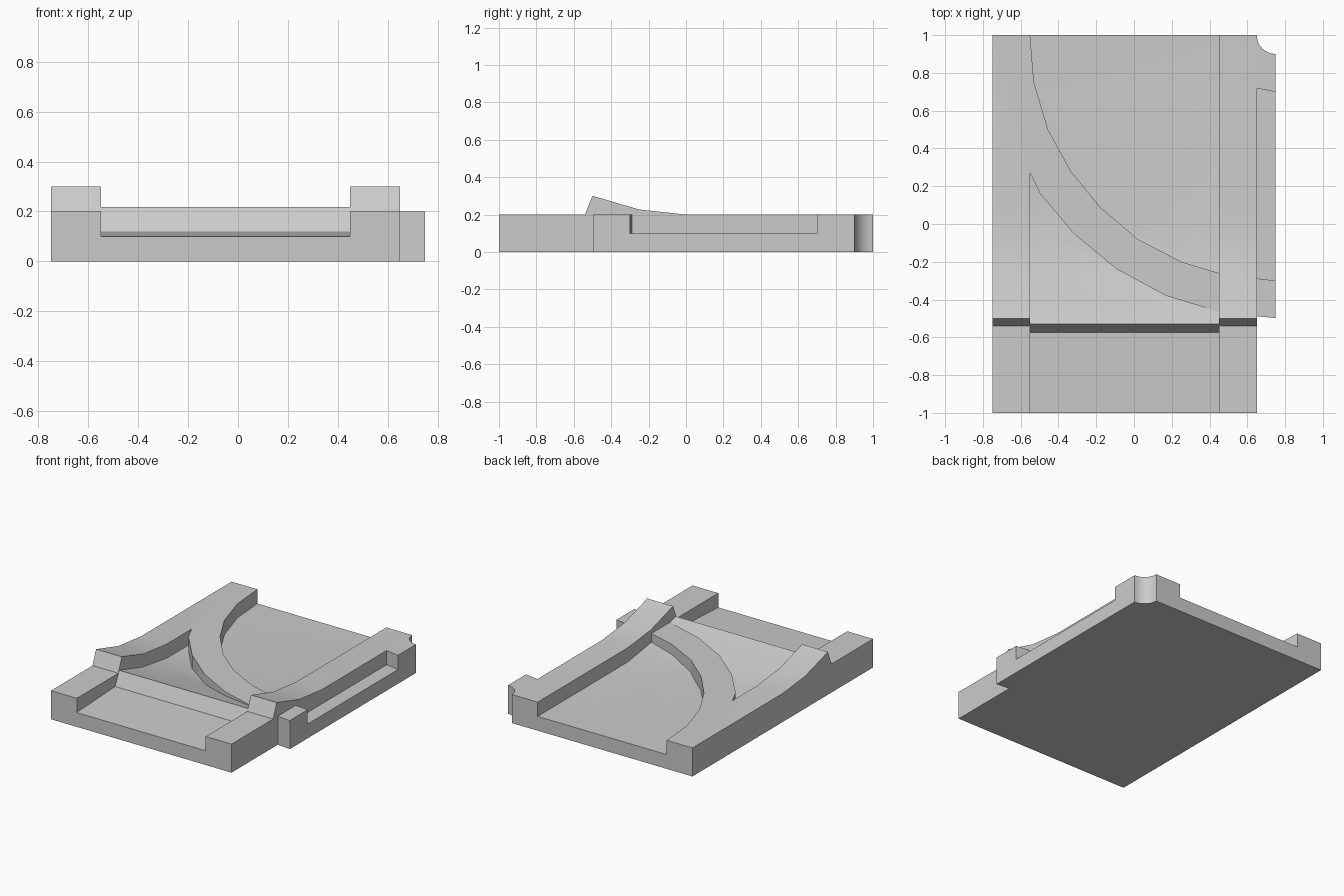
import bpy, bmesh, math
from mathutils import Vector

if "Cube" in bpy.data.objects:
    bpy.data.objects.remove(bpy.data.objects["Cube"])


def extrude(name, points, offset):
    """Solid made by sweeping a flat polygon along an offset vector."""
    bm = bmesh.new()
    face = bm.faces.new([bm.verts.new(p) for p in points])
    swept = bmesh.ops.extrude_face_region(bm, geom=[face], use_keep_orig=True)
    verts = [g for g in swept["geom"] if isinstance(g, bmesh.types.BMVert)]
    bmesh.ops.translate(bm, verts=verts, vec=Vector(offset))
    bmesh.ops.recalc_face_normals(bm, faces=bm.faces)
    mesh = bpy.data.meshes.new(name)
    bm.to_mesh(mesh)
    bm.free()
    obj = bpy.data.objects.new(name, mesh)
    bpy.context.collection.objects.link(obj)
    return obj


def side_profile(name, top, x0, x1):
    pts = [(x0, 1, 0), (x0, -1, 0)] + [(x0, y, z) for y, z in top]
    return extrude(name, pts, (x1 - x0, 0, 0))


def plan(name, outline, z0, z1):
    return extrude(name, [(x, y, z0) for x, y in outline], (0, 0, z1 - z0))


# Track floor and two side walls, each with the hump in its profile
floor_top = [(-1, .10), (-.575, .12), (-.53, .217), (-.27, .14), (0, .10), (1, .10)]
wall_top = [(-1, .2), (-.54, .2), (-.5, .3), (-.25, .227), (0, .2), (1, .2)]
base = side_profile("track_floor", floor_top, -.55, .45)
parts = [side_profile("left_wall", wall_top, -.75, -.55),
         side_profile("right_wall", wall_top, .45, .65)]

# Flat-topped curved divider that sinks into the hump
outer = [(-.55, 1), (-.53, .75), (-.455, .5), (-.335, .28), (-.175, .085),
         (.02, -.08), (.25, -.2), (.45, -.26)]
inner = [(.45, -.465), (.17, -.38), (-.09, -.24), (-.32, -.05), (-.5, .165), (-.55, .27)]
parts.append(plan("curved_divider", outer + inner, .05, .2))

# Side ledge: recessed middle between two full-height end blocks
parts.append(plan("ledge_front", [(.65, -.488), (.75, -.498), (.75, -.3), (.65, -.288)], 0, .2))
parts.append(plan("ledge_recess", [(.65, -.288), (.75, -.3), (.75, .7), (.65, .718)], 0, .1))
notch = [(.75 + .1 * math.cos(a), 1 + .1 * math.sin(a))
         for a in (math.radians(270 - 90 * i / 8) for i in range(9))]
parts.append(plan("ledge_back", [(.65, .718), (.75, .7)] + notch, 0, .2))

# Merge the touching parts into one clean solid
for part in parts:
    mod = base.modifiers.new("join_" + part.name, 'BOOLEAN')
    mod.operation = 'UNION'
    mod.solver = 'EXACT'
    mod.object = part
bpy.context.view_layer.objects.active = base
base.select_set(True)
for mod in list(base.modifiers):
    bpy.ops.object.modifier_apply(modifier=mod.name)
for part in parts:
    bpy.data.objects.remove(part, do_unlink=True)
base.name = "track_ramp_piece"

# Soften only the round corner notch
bpy.ops.object.shade_smooth_by_angle(angle=math.radians(12))
